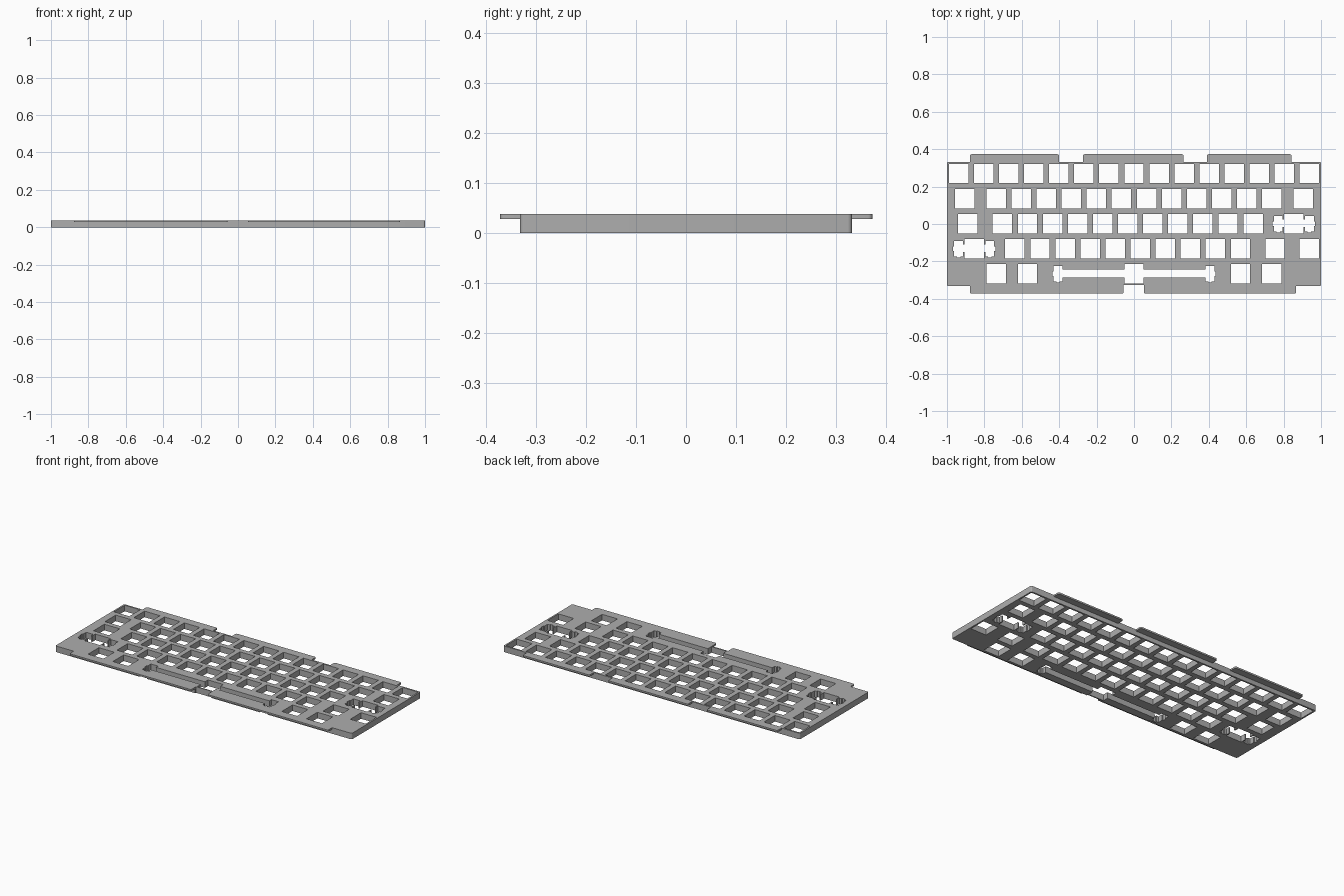
import bpy
import math
from mathutils import Vector

if "Cube" in bpy.data.objects:
    bpy.data.objects.remove(bpy.data.objects["Cube"])

U = 0.134            # key pitch
H = 0.052            # half of a switch hole
TOP, TAB_Z = 0.037, 0.027
EDGE = 0.332         # body half depth

grey = bpy.data.materials.new("plate grey")
grey.diffuse_color = (0.42, 0.42, 0.42, 1)
grey.use_nodes = True
grey.node_tree.nodes["Principled BSDF"].inputs["Base Color"].default_value = grey.diffuse_color


def rounded(pts, radii, seg=5):
    """Replace corners that have a radius by short arcs."""
    out = []
    n = len(pts)
    for i, r in enumerate(radii):
        p = Vector(pts[i])
        if r == 0:
            out.append(p)
            continue
        a = (Vector(pts[i - 1]) - p).normalized()
        b = (Vector(pts[(i + 1) % n]) - p).normalized()
        c = p + (a + b) * r
        for k in range(seg + 1):
            t = math.pi / 2 * k / seg
            out.append(c - b * r * math.cos(t) - a * r * math.sin(t))
    # right-angle fillet runs from the a side to the b side
    return out


def slab(name, loops, z0, z1):
    """Flat slab from an outline plus hole loops."""
    cu = bpy.data.curves.new(name, 'CURVE')
    cu.dimensions = '2D'
    cu.fill_mode = 'BOTH'
    cu.extrude = (z1 - z0) / 2
    for pts in loops:
        s = cu.splines.new('POLY')
        s.points.add(len(pts) - 1)
        for q, p in zip(s.points, pts):
            q.co = (p[0], p[1], 0, 1)
        s.use_cyclic_u = True
    ob = bpy.data.objects.new(name, cu)
    ob.location.z = (z0 + z1) / 2
    bpy.context.collection.objects.link(ob)
    bpy.ops.object.select_all(action='DESELECT')
    ob.select_set(True)
    bpy.context.view_layer.objects.active = ob
    bpy.ops.object.convert(target='MESH')
    ob = bpy.context.object
    ob.data.materials.clear()
    ob.data.materials.append(grey)
    bpy.ops.object.shade_smooth_by_angle(angle=math.radians(30))
    return ob


def centre(u, row):
    return (u - 7.5) * U, 0.27 - row * U


def switch_hole(u, row):
    x, y = centre(u, row)
    return [(x - H, y - H), (x + H, y - H), (x + H, y + H), (x - H, y + H)]


def stabilised_hole(u, row, off, slot):
    """Switch hole joined by wire slots to a stabiliser hole on each side."""
    x, y = centre(u, row)
    a, b = off - 0.024, off + 0.024
    half = [(H, H), (H, slot), (a, slot), (a, 0.042), (b, 0.042), (b, 0.012),
            (b + 0.006, 0.012), (b + 0.006, -0.012), (b, -0.012), (b, -0.041),
            (off + 0.009, -0.041), (off + 0.009, -0.048),
            (off - 0.009, -0.048), (off - 0.009, -0.041),
            (a, -0.041), (a, -0.019), (H, -0.019), (H, -H)]
    full = half + [(-px, py) for px, py in reversed(half)]
    return [(x + px, y + py) for px, py in full]


# switch holes, listed by row in key units
rows = [[0.5 + i for i in range(15)],
        [0.75] + [2 + i for i in range(12)] + [14.25],
        [0.875] + [2.25 + i for i in range(11)],
        [2.75 + i for i in range(10)] + [13.125, 14.5],
        [2, 3.25, 11.75, 13]]
holes = [switch_hole(u, r) for r, row in enumerate(rows) for u in row]
holes += [stabilised_hole(13.875, 2, 0.083, 0.022),
          stabilised_hole(1.125, 3, 0.083, 0.022),
          stabilised_hole(7.5, 4, 0.406, 0.022)]

# body outline with shallow front recesses at the long key
IN = -EDGE + 0.007
recesses = [(-0.433, -0.38), (-0.056, 0.053), (0.38, 0.433)]
front = []
for a, b in recesses:
    front += [(a, -EDGE), (a, IN), (b, IN), (b, -EDGE)]
outline = [(-1, -EDGE)] + front + [(1, -EDGE), (1, EDGE), (-1, EDGE)]
r = 0.009
body = rounded(outline, [r] + [0] * len(front) + [r, r, r])
slab("plate_body", [body] + holes, 0, TOP)

# back tabs
for i, (a, b) in enumerate([(-0.877, -0.4), (-0.273, 0.265), (0.39, 0.842)]):
    pts = [(a, EDGE), (b, EDGE), (b, 0.373), (a, 0.373)]
    slab(f"back_tab_{i + 1}", [rounded(pts, [0, 0, r, r])], TAB_Z, TOP)

# front tabs, each filling the top of one stabiliser recess
for name, a, b, (p, q) in [("front_tab_left", -0.877, -0.056, recesses[0]),
                           ("front_tab_right", 0.053, 0.867, recesses[2])]:
    pts = [(a, -0.372), (b, -0.372), (b, -EDGE), (q, -EDGE), (q, IN),
           (p, IN), (p, -EDGE), (a, -EDGE)]
    slab(name, [rounded(pts, [r, r] + [0] * 6)], TAB_Z, TOP)
